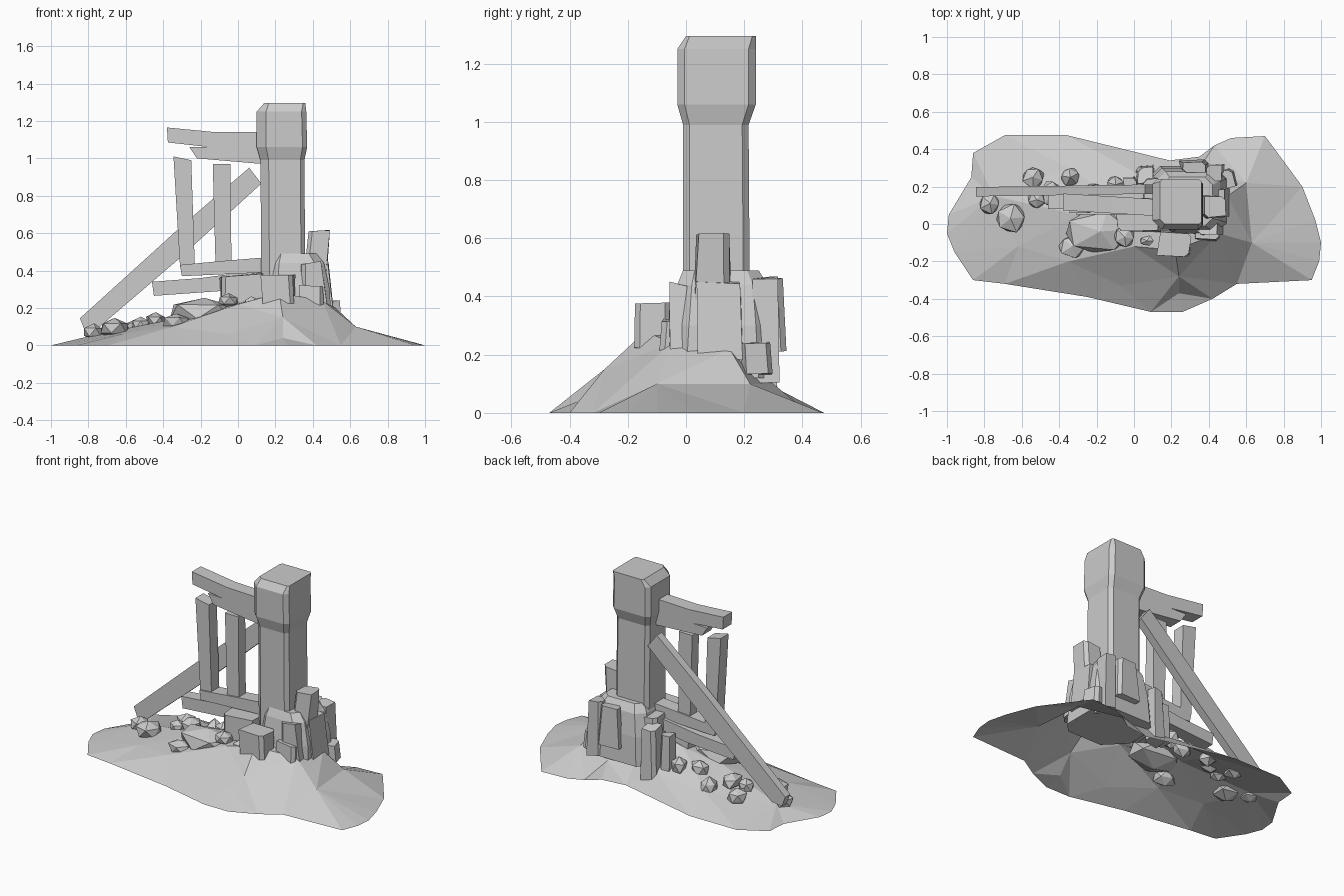
import bpy, bmesh, random
from math import radians
from mathutils import Vector, Matrix, Euler
from mathutils.geometry import delaunay_2d_cdt

random.seed(4)
cube = bpy.data.objects.get("Cube")
if cube:
    bpy.data.objects.remove(cube)

stone = bpy.data.materials.new("pale grey")
stone.use_nodes = True
grey = (0.6, 0.6, 0.6, 1)
stone.diffuse_color = grey
stone.node_tree.nodes["Principled BSDF"].inputs["Base Color"].default_value = grey


def finish(name, bm, solid=True):
    if solid:
        bmesh.ops.recalc_face_normals(bm, faces=bm.faces)
    mesh = bpy.data.meshes.new(name)
    bm.to_mesh(mesh)
    bm.free()
    mesh.materials.append(stone)
    obj = bpy.data.objects.new(name, mesh)
    bpy.context.collection.objects.link(obj)
    return obj


def loft(name, rings):
    """Stack chamfered rectangles given as x range, y range, chamfer, height."""
    bm = bmesh.new()
    previous = None
    for x0, x1, y0, y1, c, z in rings:
        # the front left corner is cut deeper than the others
        d = 2 * c
        outline = [(x0 + d, y0), (x1 - c, y0), (x1, y0 + c), (x1, y1 - c),
                   (x1 - c, y1), (x0 + c, y1), (x0, y1 - c), (x0, y0 + d)]
        ring = [bm.verts.new((x, y, z)) for x, y in outline]
        if previous:
            for i in range(len(ring)):
                j = (i + 1) % len(ring)
                bm.faces.new((previous[i], previous[j], ring[j], ring[i]))
        else:
            bm.faces.new(ring)
        previous = ring
    bm.faces.new(previous)
    return finish(name, bm)


def block(name, x0, x1, y0, y1, z0, z1, tilt=0, turn=0, taper=0.85):
    """A rough cut stone, narrower at the top, with chipped corners."""
    bm = bmesh.new()
    bmesh.ops.create_cube(bm, size=1)
    for v in bm.verts:
        if v.co.z > 0:
            v.co.x *= taper
            v.co.y *= taper
        v.co += Vector([random.uniform(-0.06, 0.06) for _ in range(3)])
    size = Matrix.Diagonal((x1 - x0, y1 - y0, z1 - z0, 1))
    spin = Euler((0, radians(tilt), radians(turn))).to_matrix().to_4x4()
    centre = Vector((x0 + x1, y0 + y1, z0 + z1)) / 2
    bm.transform(Matrix.Translation(centre) @ spin @ size)
    chips = [e for e in bm.edges if abs((e.verts[0].co - e.verts[1].co).z) > (z1 - z0) / 2]
    bmesh.ops.bevel(bm, geom=random.sample(chips, min(2, len(chips))),
                    offset=0.02, segments=1, affect='EDGES')
    return finish(name, bm)


def rock(name, x, y, z, rx, ry, rz):
    bm = bmesh.new()
    bmesh.ops.create_icosphere(bm, subdivisions=1, radius=1)
    for v in bm.verts:
        v.co *= random.uniform(0.85, 1.1)
    spin = Euler((0, 0, random.uniform(0, 6))).to_matrix().to_4x4()
    bm.transform(Matrix.Translation((x, y, z)) @ Matrix.Diagonal((rx, ry, rz, 1)) @ spin)
    return finish(name, bm)


def plank(name, outline, y0, y1, skew=0):
    """Extrude an x, z outline through the thickness of a timber."""
    bm = bmesh.new()
    face = bm.faces.new([bm.verts.new((x, y0 - skew * x, z)) for x, z in outline])
    back = bmesh.ops.extrude_face_region(bm, geom=[face])
    moved = [g for g in back["geom"] if isinstance(g, bmesh.types.BMVert)]
    bmesh.ops.translate(bm, verts=moved, vec=(0, y1 - y0, 0))
    return finish(name, bm)


# Earth mound: an open sheet, triangulated between its rim and its crest points
rim = [(-1, -.05), (-.96, -.15), (-.86, -.3), (-.69, -.32), (-.25, -.39), (.09, -.47),
       (.26, -.47), (.42, -.4), (.55, -.32), (.95, -.3), (.99, -.2), (1, -.1), (.97, .02),
       (.9, .2), (.76, .39), (.7, .47), (.52, .46), (.43, .42), (.35, .36), (.19, .34),
       (-.36, .475), (-.69, .475), (-.86, .38), (-.87, .25), (-.99, .05)]
crest = [(-.75, .15, .06), (-.62, -.12, .06), (-.35, -.2, .1), (-.07, -.33, .06),
         (.24, -.37, .04), (.24, -.28, .15), (.63, -.1, .1), (.6, .22, .1), (.35, .3, .1), (0, .28, .1),
         (-.35, .3, .08), (-.3, .05, .15), (0, -.12, .22), (.22, -.14, .28),
         (.45, -.05, .24), (.5, .15, .22), (.2, .1, .28), (-.05, .1, .22)]
points = [Vector((x, y, 0)) for x, y in rim] + [Vector(p) for p in crest]
border = [(i, (i + 1) % len(rim)) for i in range(len(rim))]
flat, _, tris, origin, _, _ = delaunay_2d_cdt(
    [p.xy for p in points], border, [list(range(len(rim)))], 1, 1e-5)
bm = bmesh.new()
verts = [bm.verts.new((p.x, p.y, points[o[0]].z if o else 0)) for p, o in zip(flat, origin)]
for tri in tris:
    bm.faces.new([verts[i] for i in tri])
for f in bm.faces:
    f.normal_update()
    if f.normal.z < 0:
        f.normal_flip()
finish("earth_mound", bm, solid=False)

# Pillar with a wider head
loft("pillar", [(.125, .36, -.01, .22, .022, .3), (.12, .355, -.01, .215, .022, .99),
                (.1, .37, -.03, .24, .025, 1.06), (.1, .365, -.03, .24, .025, 1.25),
                (.14, .36, 0, .24, .012, 1.295)])

# Footing and the stones stacked around it
loft("footing", [(.08, .5, -.06, .31, .06, .12), (.09, .49, -.05, .3, .06, .3),
                 (.12, .46, -.03, .28, .05, .44), (.15, .42, -.01, .25, .04, .49)])
block("tall_side_stone", .36, .48, .03, .155, .3, .61, tilt=5)
block("front_stone", .13, .3, -.17, -.04, .22, .38, turn=-4, taper=1)
block("front_side_slab", .33, .47, -.06, .03, .2, .44, tilt=-4)
block("low_side_stone", .32, .46, -.09, .01, .2, .32)
block("side_slab", .42, .5, .03, .2, .18, .45, tilt=-5)
block("rear_corner_stone", .45, .54, .19, .29, .13, .24, turn=15, taper=.95)
block("back_slab", .25, .4, .27, .34, .2, .45, turn=3)
block("back_corner_slab", .38, .48, .22, .32, .12, .46)
block("back_post_stone", .01, .11, .21, .31, .06, .38)
block("back_low_stone", -.06, .02, .18, .25, .1, .34)
block("left_stone", -.09, .14, -.04, .1, .2, .38, tilt=-3, taper=.95)
block("left_back_stone", .04, .16, .08, .25, .15, .42)

# Loose boulders on the slope
boulders = [(-.66, .03, .09, .09, .085, .06), (-.77, .11, .07, .06, .06, .045),
            (-.54, .25, .09, .065, .065, .06), (-.34, .25, .1, .06, .06, .06),
            (-.52, .13, .11, .05, .05, .045), (-.44, .16, .13, .06, .08, .05),
            (-.33, -.12, .125, .075, .07, .05), (-.18, -.04, .18, .2, .12, .08),
            (-.1, .21, .15, .055, .05, .06), (-.05, -.07, .24, .06, .06, .04),
            (.07, -.09, .23, .05, .03, .03), (-.22, .17, .15, .07, .05, .06)]
for number, spec in enumerate(boulders, 1):
    rock(f"boulder_{number}", *spec)

# Broken timber frame: top beam with a split end, posts, rails and a fallen brace
plank("top_beam", [(-.38, 1.165), (-.375, 1.085), (-.15, 1.06), (-.26, 1.06), (-.22, 1),
                   (.13, .97), (.13, 1.14), (-.12, 1.14)], .05, .14, skew=.06)
plank("outer_post", [(-.345, 1.01), (-.31, .42), (-.23, .4), (-.25, .99)], .06, .14)
plank("inner_post", [(-.135, .97), (-.12, .43), (-.035, .43), (-.04, .97)], .06, .13)
plank("upper_rail", [(-.31, .43), (-.3, .37), (.14, .39), (.14, .47), (-.1, .45)], .05, .14)
plank("lower_rail", [(-.46, .34), (-.45, .265), (-.1, .29), (.1, .33), (.1, .4), (-.2, .36)],
      .08, .16)
plank("fallen_brace", [(-.845, .145), (-.82, .08), (-.75, .09), (-.33, .45), (.125, .865),
                       (.06, .95), (-.3, .64), (-.42, .53)], .16, .21, skew=-.015)
